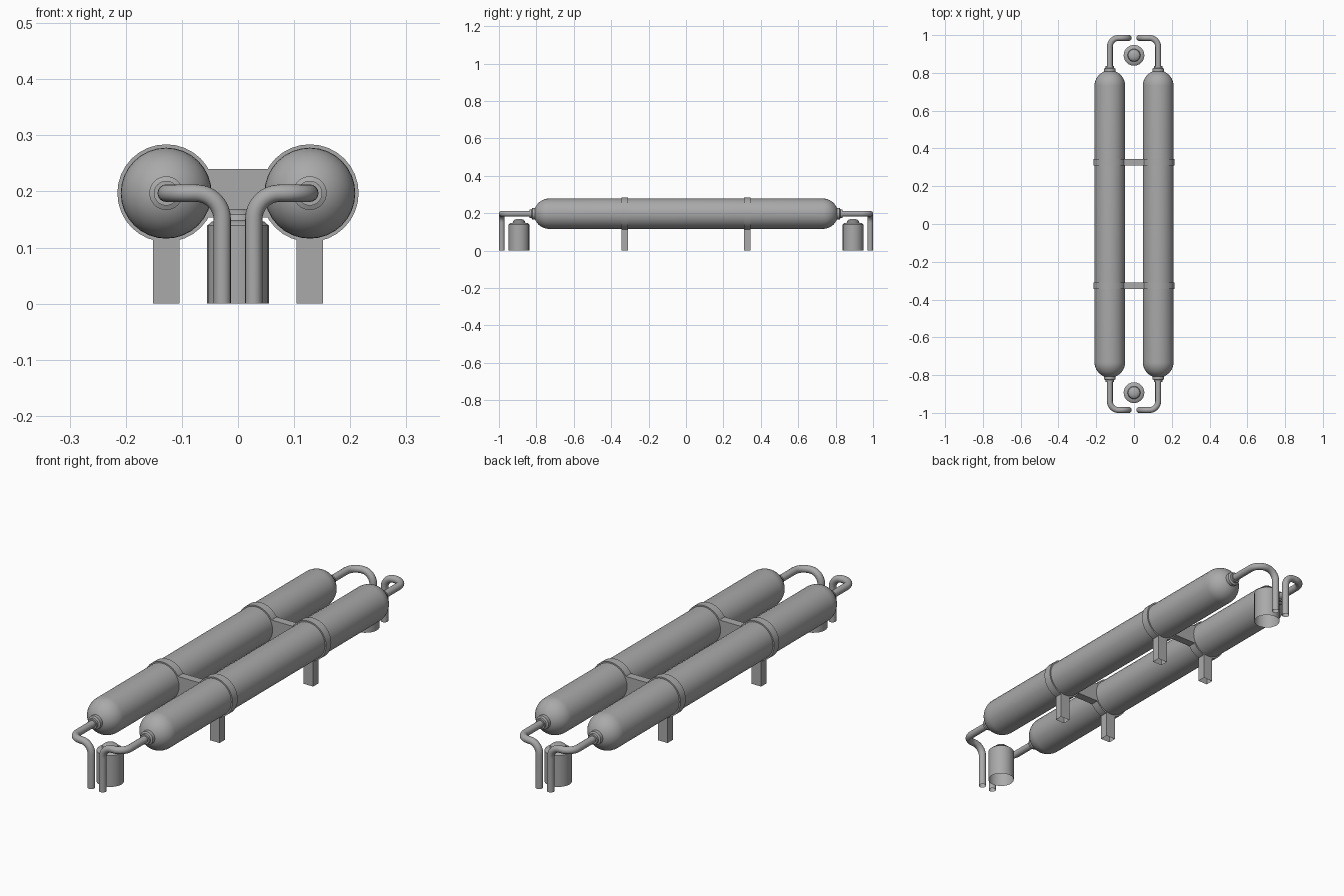
import bpy, math
from mathutils import Vector

if "Cube" in bpy.data.objects:
    bpy.data.objects.remove(bpy.data.objects["Cube"])

grey = bpy.data.materials.new("painted grey")
grey.use_nodes = True
GREY = (0.4, 0.4, 0.4, 1)
grey.diffuse_color = GREY
grey.node_tree.nodes["Principled BSDF"].inputs["Base Color"].default_value = GREY

TANK_X, TANK_Z, TANK_R = 0.128, 0.197, 0.081
STRAP_Y, STRAP_W = 0.327, 0.036


def make(name, verts, faces, smooth=True):
    mesh = bpy.data.meshes.new(name)
    mesh.from_pydata(verts, [], faces)
    mesh.materials.append(grey)
    obj = bpy.data.objects.new(name, mesh)
    bpy.context.collection.objects.link(obj)
    if smooth:
        bpy.ops.object.select_all(action="DESELECT")
        obj.select_set(True)
        bpy.context.view_layer.objects.active = obj
        bpy.ops.object.shade_smooth_by_angle(angle=math.radians(35))
    return obj


def skin(name, rings, closed=False):
    """Join equal rings of points into a surface."""
    n = len(rings[0])
    faces = []
    for i in range(len(rings) if closed else len(rings) - 1):
        j = (i + 1) % len(rings)
        for k in range(n):
            m = (k + 1) % n
            faces.append((i * n + k, i * n + m, j * n + m, j * n + k))
    return make(name, [p for r in rings for p in r], faces)


def circle(center, u, v, radius, n):
    return [center + radius * (math.cos(2 * math.pi * k / n) * u
            + math.sin(2 * math.pi * k / n) * v) for k in range(n)]


X, Y, Z = Vector((1, 0, 0)), Vector((0, 1, 0)), Vector((0, 0, 1))


def lathe_y(name, x, profile, closed=False):
    return skin(name, [circle(Vector((x, y, TANK_Z)), Z, X, r, 32)
                       for r, y in profile], closed)


def box(name, x, y, z, sx, sy, sz, bottom=True):
    v = [(x + a * sx / 2, y + b * sy / 2, z + c * sz / 2)
         for c in (-1, 1) for a, b in ((-1, -1), (1, -1), (1, 1), (-1, 1))]
    f = [(k, (k + 1) % 4, (k + 1) % 4 + 4, k + 4) for k in range(4)] + [(4, 5, 6, 7)]
    if bottom:
        f.append((3, 2, 1, 0))
    return make(name, v, f, False)


def pipe(name, corners, bend, radius, n=16, steps=8):
    """Tube through corners with quarter-circle bends."""
    pts, dirs = [corners[0]], [(corners[1] - corners[0]).normalized()]
    for a, b, c in zip(corners, corners[1:], corners[2:]):
        d, e = (b - a).normalized(), (c - b).normalized()
        for s in range(steps + 1):
            t = math.pi / 2 * s / steps
            pts.append(b - bend * d + bend * (math.sin(t) * d + (1 - math.cos(t)) * e))
            dirs.append(math.cos(t) * d + math.sin(t) * e)
    pts.append(corners[-1])
    dirs.append(dirs[-1])
    u = X.copy()
    rings = []
    for p, d in zip(pts, dirs):
        u = (u - u.dot(d) * d).normalized()
        rings.append(circle(p, u, d.cross(u), radius, n))
    return skin(name, rings)


# Tank outline with rounded ends
dome = [(TANK_R * math.cos(a), 0.732 + TANK_R * math.sin(a))
        for a in (math.radians(88 * k / 10) for k in range(11))]
tank_profile = [(r, -y) for r, y in reversed(dome)] + dome
half = STRAP_W / 2

for side, sx in (("right", -1), ("left", 1)):
    x = sx * TANK_X
    lathe_y(side + "_tank", x, tank_profile)
    for end, sy in (("front", -1), ("back", 1)):
        tag = f"{end}_{side}_"
        # Stepped neck and outlet pipe
        neck = [(0.03, 0.795), (0.03, 0.822), (0.022, 0.826), (0.022, 0.836), (0.012, 0.836)]
        lathe_y(tag + "neck", x, [(r, sy * y) for r, y in (neck if sy > 0 else neck[::-1])])
        pipe(tag + "pipe", [Vector((x, sy * 0.82, TANK_Z)), Vector((x, sy * 0.985, TANK_Z)),
                            Vector((sx * 0.028, sy * 0.985, TANK_Z)),
                            Vector((sx * 0.028, sy * 0.985, 0))], 0.047, 0.0155)
        # Strap and leg
        y = sy * STRAP_Y
        lathe_y(tag + "strap", x, [(0.079, y - half), (0.087, y - half),
                                   (0.087, y + half), (0.079, y + half)], True)
        box(tag + "leg", x, y, 0.06, 0.047, STRAP_W, 0.12, False)

for end, sy in (("front", -1), ("back", 1)):
    # Plate joining the two straps
    box(end + "_bridge", 0, sy * STRAP_Y, 0.197, 0.125, STRAP_W, 0.086)
    # Upright canister with a stepped cap
    profile = [(0.055, 0), (0.055, 0.139), (0.047, 0.146), (0.034, 0.148),
               (0.031, 0.159), (0.022, 0.166), (0.01, 0.169), (0.001, 0.169)]
    skin(end + "_canister", [circle(Vector((0, sy * 0.893, z)), X, Y, r, 24)
                             for r, z in profile])
